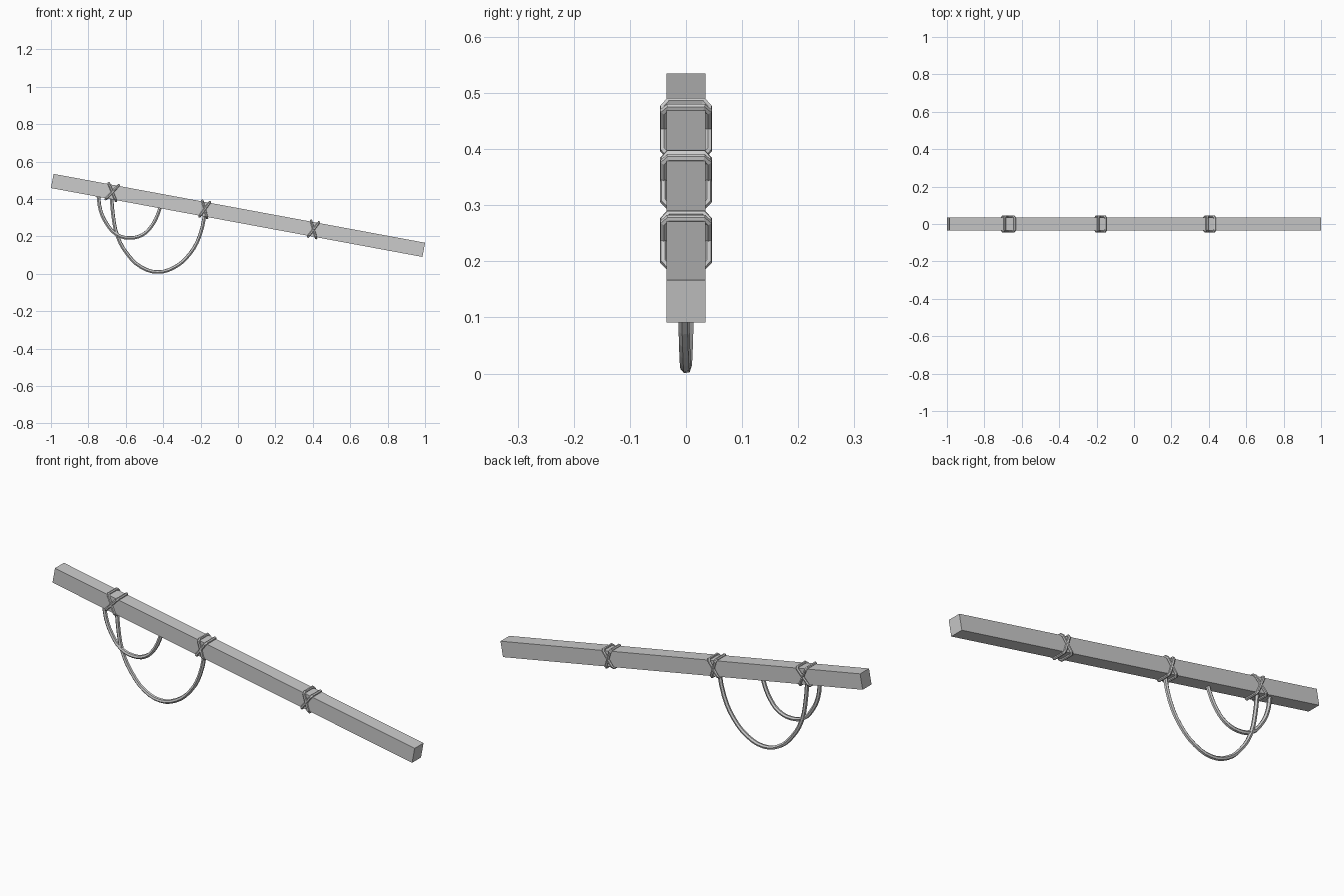
import bpy
import math
from mathutils import Matrix, Vector

if "Cube" in bpy.data.objects:
    bpy.data.objects.remove(bpy.data.objects["Cube"])

TILT = math.radians(10.5)
LENGTH, WIDTH, HEIGHT = 2.02, 0.07, 0.077
FRAME = Matrix.Translation((0, 0, 0.3125)) @ Matrix.Rotation(TILT, 4, 'Y')

# Sloping square beam
bpy.ops.mesh.primitive_cube_add(size=1)
beam = bpy.context.object
beam.name = "beam"
beam.data.transform(FRAME @ Matrix.Diagonal((LENGTH, WIDTH, HEIGHT, 1)))


def rope(name, points, radius, closed=False, smooth_path=False):
    """Sweep a low-poly round rope along the points and turn it into a mesh."""
    cu = bpy.data.curves.new(name, 'CURVE')
    cu.dimensions = '3D'
    cu.bevel_depth = radius
    cu.bevel_resolution = 1
    cu.resolution_u = 3
    cu.use_fill_caps = not closed
    if smooth_path:
        sp = cu.splines.new('BEZIER')
        sp.bezier_points.add(len(points) - 1)
        for bp, p in zip(sp.bezier_points, points):
            bp.co = p
            bp.handle_left_type = bp.handle_right_type = 'AUTO'
    else:
        sp = cu.splines.new('POLY')
        sp.points.add(len(points) - 1)
        for sp_pt, p in zip(sp.points, points):
            sp_pt.co = (*p, 1)
    sp.use_cyclic_u = closed
    sp.use_smooth = False
    ob = bpy.data.objects.new(name, cu)
    bpy.context.collection.objects.link(ob)
    bpy.ops.object.select_all(action='DESELECT')
    ob.select_set(True)
    bpy.context.view_layer.objects.active = ob
    bpy.ops.object.convert(target='MESH')
    return bpy.context.object


# Lashings: two opposite slanted turns that cross on the front and back faces
def lashing(name, x, spread):
    along = x / math.cos(TILT)
    a, b, c = WIDTH / 2 + 0.005, HEIGHT / 2 + 0.005, 0.009
    ring = [(a, b - c), (a - c, b), (c - a, b), (-a, b - c),
            (-a, c - b), (c - a, -b), (a - c, -b), (a, c - b)]
    for label, s in (("a", 1), ("b", -1)):
        pts = [FRAME @ Vector((along + s * spread * z / b, y, z)) for y, z in ring]
        rope(f"{name}_{label}", pts, 0.007, closed=True)


lashing("left_lashing", -0.672, 0.028)
lashing("middle_lashing", -0.178, 0.021)
lashing("right_lashing", 0.404, 0.022)

# Hanging rope loops, drooping below the beam
small = [(-.747, .42), (-.735, .34), (-.703, .27), (-.65, .211), (-.58, .192),
         (-.51, .209), (-.463, .254), (-.43, .315), (-.412, .37)]
large = [(-.677, .42), (-.668, .315), (-.644, .2), (-.59, .104), (-.516, .035),
         (-.43, .010), (-.34, .035), (-.26, .104), (-.206, .2), (-.172, .345)]
for name, path in (("small_hanging_rope", small), ("large_hanging_rope", large)):
    n = len(path) - 1
    pts = [(x, 0.010 - 0.018 * i / n, z) for i, (x, z) in enumerate(path)]
    rope(name, pts, 0.010, smooth_path=True)
